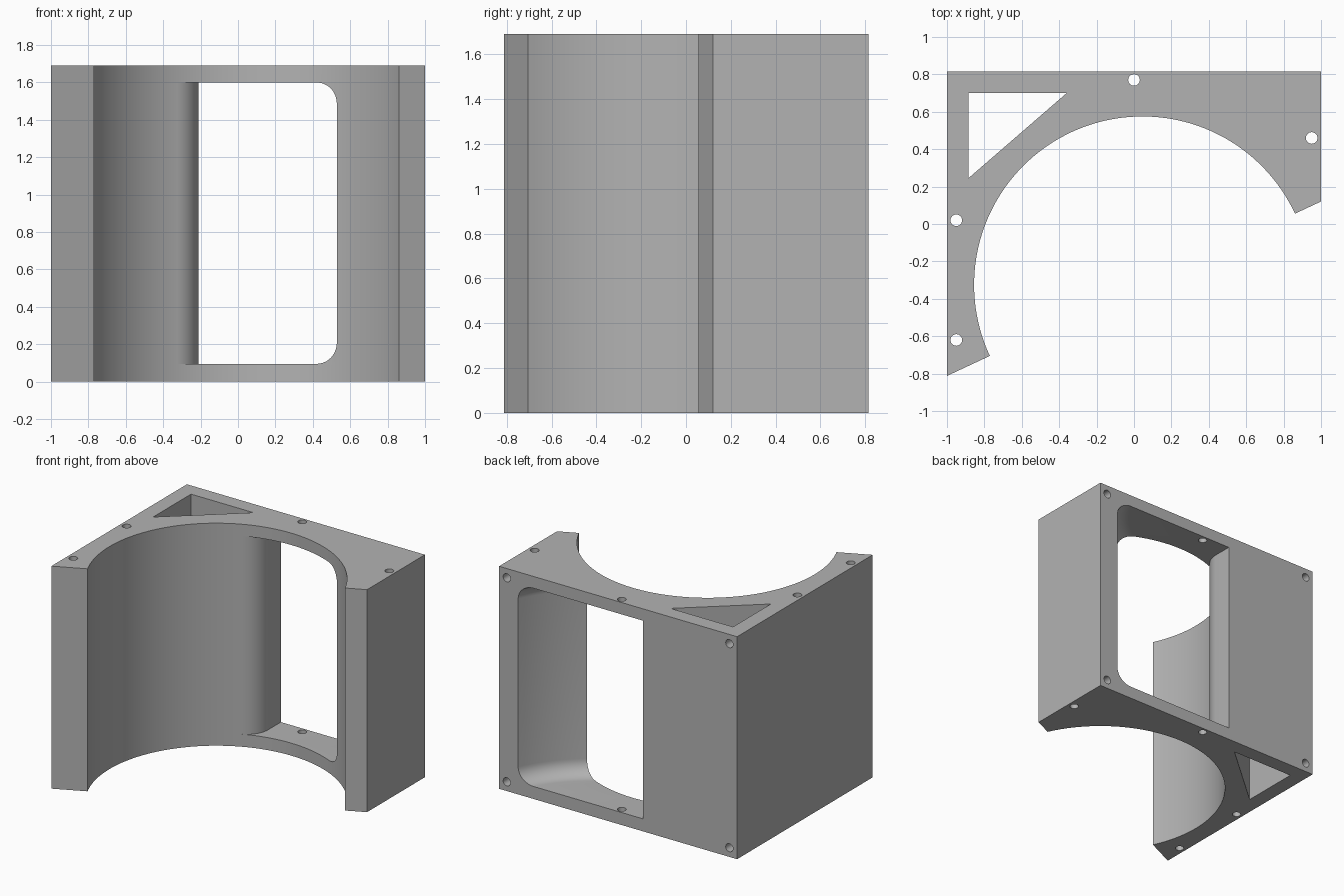
import bpy, bmesh
from math import sin, cos, tan, pi, radians, sqrt, atan2
from mathutils import Vector, Matrix

old = bpy.data.objects.get("Cube")
if old:
    bpy.data.objects.remove(old, do_unlink=True)

HALF_Y, HEIGHT = 0.815, 1.69
BORE = Vector((0.045, -0.325))
BORE_R = 0.9
TILT = radians(25)

grey = bpy.data.materials.new("plain grey")
grey.use_nodes = True
grey.diffuse_color = (0.45, 0.45, 0.45, 1)
grey.node_tree.nodes["Principled BSDF"].inputs["Base Color"].default_value = (0.45, 0.45, 0.45, 1)


def arc(center, radius, start, end, steps):
    angles = [start + (end - start) * i / steps for i in range(steps + 1)]
    return [Vector((center[0] + radius * cos(a), center[1] + radius * sin(a))) for a in angles]


def make_object(name, bm):
    bmesh.ops.recalc_face_normals(bm, faces=bm.faces[:])
    mesh = bpy.data.meshes.new(name)
    bm.to_mesh(mesh)
    bm.free()
    mesh.materials.append(grey)
    obj = bpy.data.objects.new(name, mesh)
    bpy.context.collection.objects.link(obj)
    return obj


def prism(points, z0, z1):
    bm = bmesh.new()
    face = bm.faces.new([bm.verts.new((p[0], p[1], z0)) for p in points])
    made = bmesh.ops.extrude_face_region(bm, geom=[face])
    top = [v for v in made["geom"] if isinstance(v, bmesh.types.BMVert)]
    bmesh.ops.translate(bm, verts=top, vec=(0, 0, z1 - z0))
    return bm


def cut(target, cutter):
    cutter.hide_render = True
    mod = target.modifiers.new("cut", "BOOLEAN")
    mod.operation = "DIFFERENCE"
    mod.solver = "EXACT"
    mod.object = cutter
    bpy.context.view_layer.objects.active = target
    bpy.ops.object.modifier_apply(modifier=mod.name)
    bpy.data.objects.remove(cutter, do_unlink=True)


def drill(target, location, depth, along_y=False):
    bm = bmesh.new()
    turn = Matrix.Rotation(pi / 2, 4, "X") if along_y else Matrix()
    bmesh.ops.create_cone(bm, cap_ends=True, segments=24, radius1=0.031, radius2=0.031,
                          depth=depth, matrix=Matrix.Translation(location) @ turn)
    cut(target, make_object("drill", bm))


# Block with a half-round bore, trimmed along a sloping line through its centre
def trim_y(x):
    return BORE.y + (x - BORE.x) * tan(TILT)


outline = [(-1, trim_y(-1)), (-1, HALF_Y), (1, HALF_Y), (1, trim_y(1))]
outline += arc(BORE, BORE_R, TILT, TILT + pi, 96)
housing = make_object("bored_housing", prism(outline, 0, HEIGHT))

# Triangular corner shaft
shaft = [(-0.885, 0.245), (-0.885, 0.7), (-0.36, 0.7)]
cut(housing, make_object("shaft_cutter", prism(shaft, -0.1, HEIGHT + 0.1)))

# Window: rounded lip on one side, sloping wall with filleted corners on the other
SIDE, LIP_R = -0.21, 0.185
lip_x = SIDE - LIP_R
lip_y = BORE.y + sqrt((BORE_R + LIP_R) ** 2 - (lip_x - BORE.x) ** 2)
lip_end = atan2(BORE.y - lip_y, BORE.x - lip_x)
outer, inner = Vector((0.84, HALF_Y)), Vector((0.53, 0.435))
run = inner - outer
side_dir = Vector((-run.y, run.x)).normalized()
wall = []
for i in range(17):
    t = 1.4 - 0.1 * i
    wall.append(outer + run * t + side_dir * 0.03 * 4 * t * (1 - t))
profile = [Vector((SIDE, wall[-1].y))]
profile += arc((lip_x, lip_y), LIP_R, 0, lip_end, 16)
profile += [Vector((0.1, 0.4))] + wall
bm = prism(profile, 0.095, 1.6)
keys = {(round(p.x, 4), round(p.y, 4)) for p in wall}
edges = [e for e in bm.edges
         if abs(e.verts[0].co.z - e.verts[1].co.z) < 1e-5
         and all((round(v.co.x, 4), round(v.co.y, 4)) in keys for v in e.verts)]
bmesh.ops.bevel(bm, geom=edges, offset=0.115, offset_type="OFFSET", segments=10,
                profile=0.5, affect="EDGES", clamp_overlap=False)
cut(housing, make_object("window_cutter", bm))

# Vertical through holes
for x, y in [(0, 0.77), (0.95, 0.46), (-0.95, 0.02), (-0.95, -0.62)]:
    drill(housing, (x, y, HEIGHT / 2), HEIGHT + 0.2)

# Blind fixing holes in the back corners
for x in (-0.935, 0.935):
    for z in (0.07, HEIGHT - 0.07):
        drill(housing, (x, HALF_Y, z), 0.4, along_y=True)

bpy.ops.object.select_all(action="DESELECT")
housing.select_set(True)
bpy.context.view_layer.objects.active = housing
bpy.ops.object.shade_smooth_by_angle(angle=radians(25))
